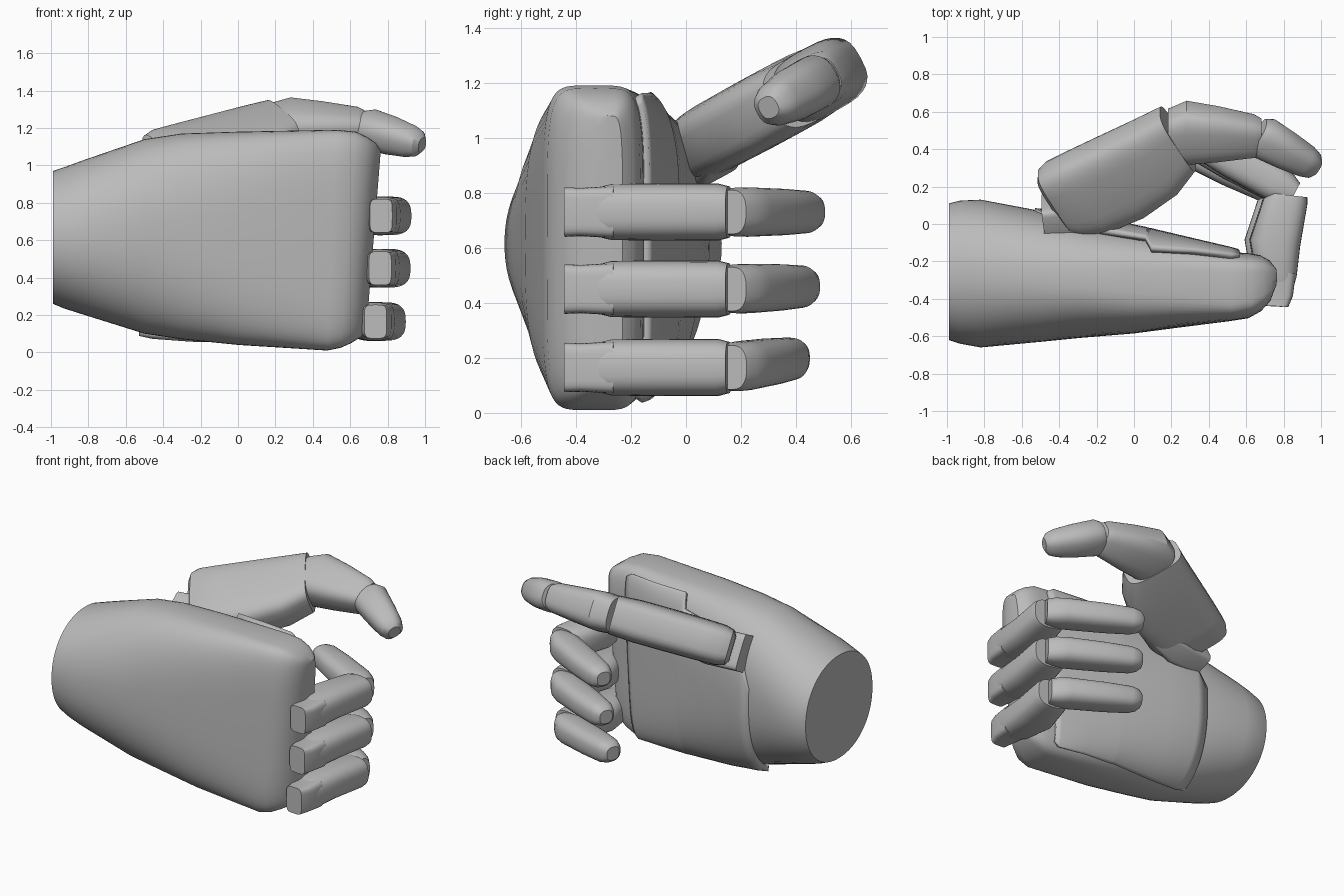
import bpy, math
from mathutils import Vector

if "Cube" in bpy.data.objects:
    bpy.data.objects.remove(bpy.data.objects["Cube"])

grey = bpy.data.materials.new("matte grey")
grey.use_nodes = True
colour = (0.5, 0.5, 0.5, 1)
grey.diffuse_color = colour
grey.node_tree.nodes["Principled BSDF"].inputs["Base Color"].default_value = colour


def finish(name, verts, faces, angle=32):
    mesh = bpy.data.meshes.new(name)
    mesh.from_pydata(verts, [], faces)
    mesh.materials.append(grey)
    mesh.shade_smooth()
    mesh.set_sharp_from_angle(angle=math.radians(angle))
    obj = bpy.data.objects.new(name, mesh)
    bpy.context.collection.objects.link(obj)
    return obj


def super_point(t, power):
    c, s = math.cos(t), math.sin(t)
    return (math.copysign(abs(c) ** (2 / power), c),
            math.copysign(abs(s) ** (2 / power), s))


def skin(name, rings):
    n = len(rings[0])
    verts = [p for ring in rings for p in ring]
    faces = [(i * n + j, i * n + (j + 1) % n, (i + 1) * n + (j + 1) % n, (i + 1) * n + j)
             for i in range(len(rings) - 1) for j in range(n)]
    faces += [tuple(range(n))[::-1], tuple(range(len(verts) - n, len(verts)))]
    return finish(name, verts, faces)


def limb(name, stations, thick_axis, power=2.6, n=32):
    """Loft along points; each station is (point, half width, half thickness)."""
    pts = [Vector(s[0]) for s in stations]
    b = Vector(thick_axis).normalized()
    axis = (pts[-1] - pts[0]).normalized()
    a = b.cross(axis).normalized()
    rings = []
    for p, (_, w, h) in zip(pts, stations):
        ring = [super_point(2 * math.pi * j / n, power) for j in range(n)]
        rings.append([p + a * w * u - b * h * v for u, v in ring][::-1])
    return skin(name, rings)


# Back of hand and wrist: x, y range, z range, squareness, slant of the knuckle end
SECTIONS = [
    (-0.99, -0.62, 0.11, 0.26, 0.97, 2.1, 0),
    (-0.93, -0.64, 0.125, 0.235, 0.99, 2.1, 0),
    (-0.82, -0.66, 0.13, 0.20, 1.03, 2.1, 0),
    (-0.50, -0.63, 0.07, 0.10, 1.14, 2.3, 0),
    (-0.30, -0.61, 0.03, 0.07, 1.17, 2.5, 0),
    (0.00, -0.585, -0.03, 0.04, 1.18, 3.1, 0),
    (0.50, -0.52, -0.15, 0.01, 1.19, 5.2, 0.04),
    (0.59, -0.505, -0.155, 0.025, 1.18, 5.2, 0.07),
    (0.65, -0.47, -0.165, 0.05, 1.15, 5.0, 0.08),
    (0.695, -0.42, -0.19, 0.08, 1.12, 5.0, 0.08),
    (0.725, -0.34, -0.23, 0.11, 1.08, 5.0, 0.08),
]


def hand_point(sec, t, grow_y=0, grow_z=0):
    x, y0, y1, z0, z1, power, slant = sec
    u, v = super_point(t, power)
    z = (z0 + z1) / 2 + v * ((z1 - z0) / 2 + grow_z)
    return Vector((x + slant * (z - 0.6), (y0 + y1) / 2 + u * (y1 - y0) / 2 + grow_y, z))


N = 64
skin("hand_body", [[hand_point(s, 2 * math.pi * j / N) for j in range(N)] for s in SECTIONS])


def section_at(x):
    for a, b in zip(SECTIONS, SECTIONS[1:]):
        if a[0] <= x <= b[0]:
            f = (x - a[0]) / (b[0] - a[0])
            return tuple(p + (q - p) * f for p, q in zip(a, b))


# Palm pad: a thin shell over the inner side; x, angle range, outward and upright growth
spans = [(-0.53, -72, 10, 0.01, 0.045), (-0.46, -74, 25, 0.02, 0.04),
         (-0.25, -72, 40, 0.03, 0.03), (0.06, -66, 45, 0.03, 0.015),
         (0.09, -66, 66, 0.03, 0.015), (0.30, -62, 62, 0.03, 0.01),
         (0.50, -58, 58, 0.03, 0.01), (0.54, -52, 52, 0.02, 0)]
M = 28
verts = []
for x, low, high, grow_y, grow_z in spans:
    for j in range(M):
        t = math.radians(low + (high - low) * j / (M - 1))
        verts.append(hand_point(section_at(x), t, grow_y, grow_z))
faces = [(i * M + j, i * M + j + 1, (i + 1) * M + j + 1, (i + 1) * M + j)
         for i in range(len(spans) - 1) for j in range(M - 1)]
pad = finish("palm_pad", verts, faces)
shell = pad.modifiers.new("thickness", "SOLIDIFY")
shell.thickness = 0.035
shell.offset = -1

# Three curled fingers, each with a knuckle, a straight part and a tip part
for name, dx, z, reach, lift in (("upper", 0, 0.73, 0.53, 0.0),
                                 ("middle", -0.005, 0.45, 0.51, 0.01),
                                 ("lower", -0.03, 0.165, 0.47, 0.035)):
    up = (0, 0, 1)
    limb(name + "_finger_knuckle", [((0.765 + dx, -0.44, z), 0.06, 0.09),
                                    ((0.77 + dx, -0.38, z), 0.08, 0.088),
                                    ((0.775 + dx, -0.26, z), 0.09, 0.095)], up, 5)
    limb(name + "_finger_base", [((0.765 + dx, -0.34, z), 0.085, 0.085),
                                 ((0.76 + dx, -0.27, z), 0.11, 0.102),
                                 ((0.755 + dx, -0.10, z), 0.135, 0.104),
                                 ((0.81 + dx, 0.12, z), 0.118, 0.103),
                                 ((0.822 + dx, 0.155, z), 0.105, 0.094)], up, 2.8)
    start = Vector((0.86 + dx, 0.165, z))
    end = Vector((0.31 + dx, reach - 0.075, z + lift))
    profile = [(0, 0.06, 0.08), (0.08, 0.085, 0.089), (0.2, 0.1, 0.09), (0.6, 0.097, 0.085),
               (0.88, 0.085, 0.078), (0.96, 0.07, 0.065), (1, 0.045, 0.045)]
    limb(name + "_finger_tip", [(start.lerp(end, f), w, h) for f, w, h in profile], up, 2.6)

# Thumb, lying in a tilted plane
SLOPE = 0.54
tilt = (0, -SLOPE, 1)


def on_plane(x, y):
    return (x, y, 1.142 + SLOPE * (y - 0.36))


def thumb_part(name, stations, power):
    limb(name, [(on_plane(x, y), w, h) for x, y, w, h in stations], tilt, power)


thumb_part("thumb_base", [(-0.435, 0.11, 0.16, 0.08), (-0.415, 0.12, 0.195, 0.115),
                          (-0.36, 0.135, 0.225, 0.13), (-0.25, 0.17, 0.245, 0.133),
                          (-0.07, 0.25, 0.25, 0.135), (0.12, 0.36, 0.228, 0.135),
                          (0.235, 0.455, 0.19, 0.125)], 3.6)
thumb_part("thumb_middle", [(0.18, 0.47, 0.14, 0.115), (0.28, 0.487, 0.168, 0.127),
                            (0.45, 0.48, 0.145, 0.115), (0.64, 0.47, 0.11, 0.098),
                            (0.68, 0.465, 0.095, 0.08)], 3)
thumb_part("thumb_tip", [(0.66, 0.475, 0.095, 0.085), (0.70, 0.457, 0.113, 0.1),
                         (0.82, 0.39, 0.1, 0.097), (0.92, 0.335, 0.085, 0.082),
                         (0.965, 0.31, 0.068, 0.065), (0.985, 0.30, 0.04, 0.04)], 2.5)

# Block that joins the thumb to the hand
limb("thumb_mount", [((-0.485, 0.045, 0.96), 0.08, 0.12), ((-0.25, 0.07, 0.96), 0.09, 0.12),
                     ((-0.08, 0.1, 0.96), 0.06, 0.07)], tilt, 6)
